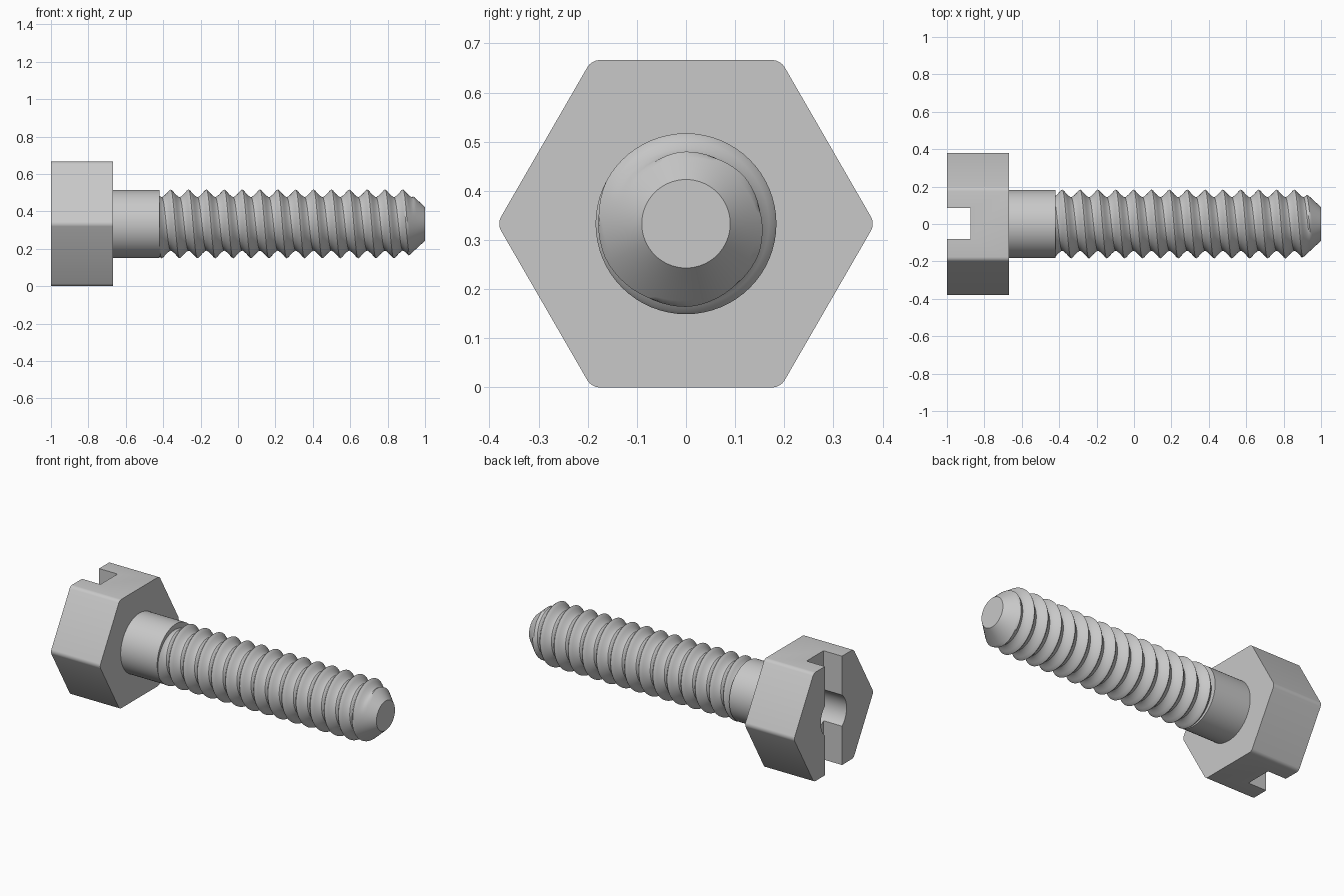
import bpy, bmesh, math
from mathutils import Matrix

cube = bpy.data.objects.get("Cube")
if cube:
    bpy.data.objects.remove(cube, do_unlink=True)

AXIS_Z = 0.333          # height of the bolt axis
HEAD_END, SHANK_END, TIP = -0.667, -0.42, 1.0
GREY = (0.58, 0.58, 0.58, 1)

steel = bpy.data.materials.new("grey steel")
steel.use_nodes = True
steel.diffuse_color = GREY
steel.node_tree.nodes["Principled BSDF"].inputs["Base Color"].default_value = GREY


def add_object(name, bm):
    bmesh.ops.recalc_face_normals(bm, faces=bm.faces)
    mesh = bpy.data.meshes.new(name)
    bm.to_mesh(mesh)
    bm.free()
    mesh.materials.append(steel)
    obj = bpy.data.objects.new(name, mesh)
    bpy.context.collection.objects.link(obj)
    return obj


def rod(name, sides, radius, x0, x1, edge_round=0):
    """Prism or cylinder lying along x, with a corner on +y and optional rounded long edges."""
    bm = bmesh.new()
    place = Matrix.Translation(((x0 + x1) / 2, 0, AXIS_Z)) @ Matrix.Rotation(math.pi / 2, 4, 'Y')
    bmesh.ops.create_cone(bm, cap_ends=True, segments=sides, radius1=radius,
                          radius2=radius, depth=x1 - x0, matrix=place)
    if edge_round:
        long_edges = [e for e in bm.edges if abs(e.verts[0].co.x - e.verts[1].co.x) > 0.1]
        bmesh.ops.bevel(bm, geom=long_edges, offset=edge_round, segments=4,
                        profile=0.5, affect='EDGES')
    return add_object(name, bm)


def smooth(obj, angle=30):
    bpy.ops.object.select_all(action='DESELECT')
    obj.select_set(True)
    bpy.context.view_layer.objects.active = obj
    bpy.ops.object.shade_smooth_by_angle(angle=math.radians(angle))


# Hexagonal head, flat on top and bottom, with softened long edges
head = rod("hex_head", 6, AXIS_Z / math.cos(math.pi / 6), -1, HEAD_END, edge_round=0.016)

# Driver slot and round recess cut into the head
bm = bmesh.new()
bmesh.ops.create_cube(bm, size=1, matrix=Matrix.Translation((-1, 0.002, AXIS_Z))
                      @ Matrix.Diagonal((0.25, 0.165, 1, 1)))
slot = add_object("slot_cutter", bm)
recess = rod("recess_cutter", 48, 0.125, -1.1, -0.82)
for cutter in (slot, recess):
    cutter.hide_render = True
    mod = head.modifiers.new(cutter.name, 'BOOLEAN')
    mod.operation = 'DIFFERENCE'
    mod.solver = 'EXACT'
    mod.object = cutter
    bpy.context.view_layer.objects.active = head
    bpy.ops.object.modifier_apply(modifier=mod.name)
    bpy.data.objects.remove(cutter, do_unlink=True)
smooth(head)

# Plain shank
smooth(rod("plain_shank", 64, 0.182, HEAD_END - 0.02, SHANK_END))

# Threaded length: a right-handed helical grid, trimmed by the end planes and the tip cone
PITCH, STEPS, SIDES = 0.0955, 12, 64
MINOR, MAJOR, TIP_RADIUS = 0.143, 0.184, 0.09
CREST = -0.36 - PITCH / 4     # crest position at zero turn


def thread_point(k, j):
    turn = j / SIDES
    x = CREST + PITCH * (k / STEPS + turn)
    x = min(max(x, SHANK_END), TIP)
    u = ((x - CREST) / PITCH - turn) % 1
    rise = abs(2 * u - 1)                       # 1 at crest, 0 at root
    r = MINOR + (MAJOR - MINOR) * min(1, 1.12 * rise ** 1.4)
    r = min(r, TIP_RADIUS + 0.92 * (TIP - x))
    a = 2 * math.pi * turn
    return x, r * math.cos(a), AXIS_Z + r * math.sin(a)


bm = bmesh.new()
first = -2 * STEPS
last = math.ceil((TIP - CREST) / PITCH) * STEPS + STEPS
rows = [[bm.verts.new(thread_point(k, j)) for j in range(SIDES + 1)]
        for k in range(first, last)]
for low_row, high_row in zip(rows, rows[1:]):
    for j in range(SIDES):
        bm.faces.new((low_row[j], low_row[j + 1], high_row[j + 1], high_row[j]))
bmesh.ops.remove_doubles(bm, verts=bm.verts, dist=0.0002)
# Close both ends
bmesh.ops.holes_fill(bm, edges=[e for e in bm.edges if e.is_boundary], sides=0)
smooth(add_object("threaded_section", bm), 35)
